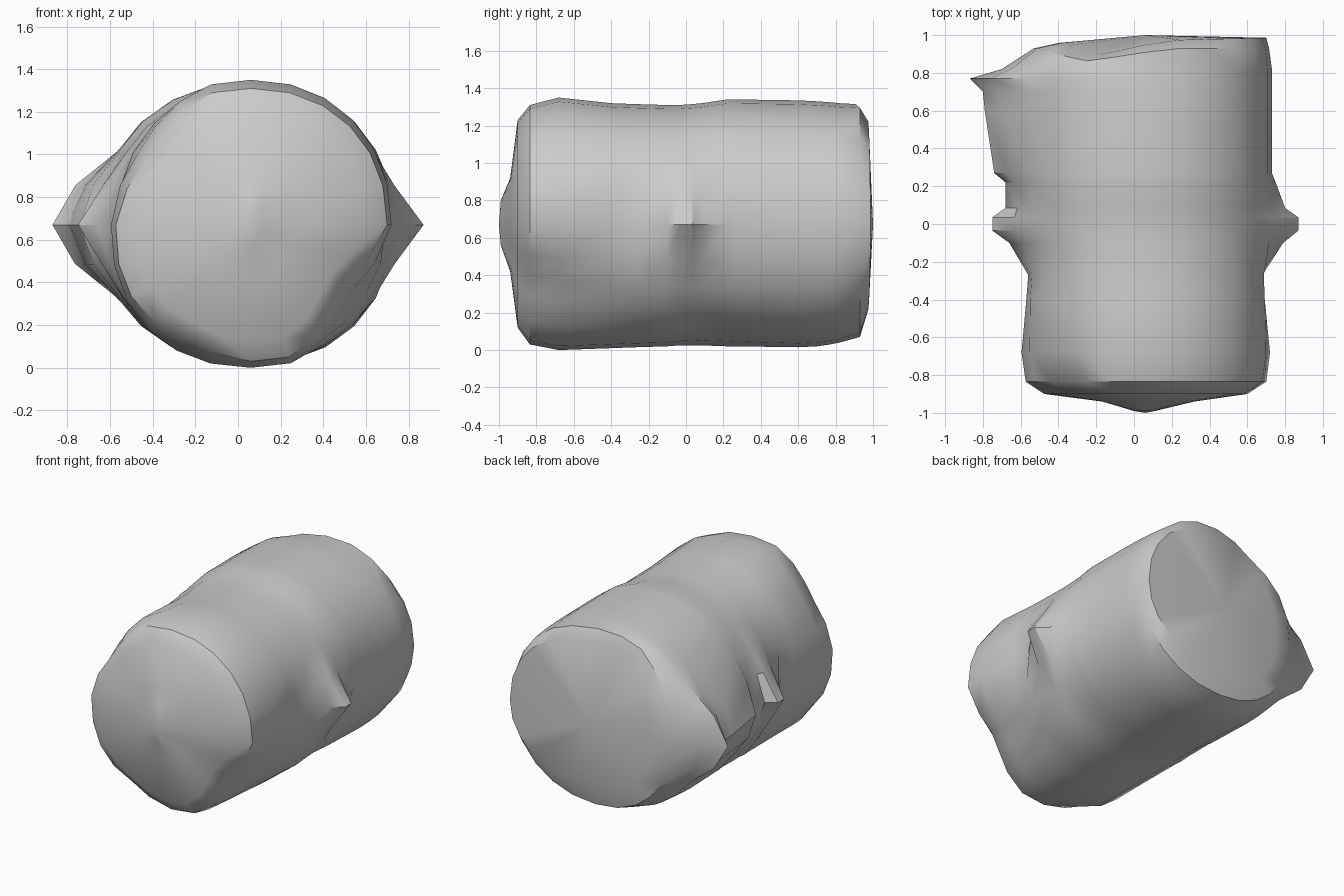
import bpy
import bmesh
from math import sin, cos, pi, radians, copysign

old = bpy.data.objects.get("Cube")
if old:
    bpy.data.objects.remove(old, do_unlink=True)

SIDES = 24
CX, CZ = 0.06, 0.67

# Sections along the body: y, left, right, bottom, top, left ridge, right ridge
SECTIONS = [
    (-0.99, 0.00, 0.11, 0.56, 0.80, 0, 0),
    (-0.94, -0.17, 0.32, 0.42, 0.92, 0, 0),
    (-0.90, -0.48, 0.60, 0.12, 1.23, 0, 0),
    (-0.835, -0.58, 0.70, 0.03, 1.31, 0, 0),
    (-0.68, -0.60, 0.72, 0.00, 1.35, 0, 0),
    (-0.40, -0.57, 0.72, 0.01, 1.32, 0, -0.03),
    (-0.27, -0.56, 0.72, 0.015, 1.315, 0, -0.05),
    (-0.10, -0.59, 0.72, 0.02, 1.31, 0.07, 0.07),
    (-0.035, -0.61, 0.72, 0.025, 1.31, 0.14, 0.15),
    (0.035, -0.61, 0.72, 0.025, 1.315, 0.14, 0.15),
    (0.085, -0.62, 0.72, 0.025, 1.32, 0.06, 0.08),
    (0.22, -0.63, 0.73, 0.02, 1.34, 0.05, 0.02),
    (0.27, -0.64, 0.73, 0.02, 1.34, 0.10, 0),
    (0.60, -0.65, 0.73, 0.015, 1.335, 0.14, 0),
    (0.70, -0.65, 0.73, 0.02, 1.33, 0.15, 0),
    (0.77, -0.65, 0.73, 0.03, 1.325, 0.22, 0),
    (0.82, -0.63, 0.73, 0.04, 1.32, 0.07, 0),
    (0.93, -0.53, 0.715, 0.07, 1.315, 0, 0),
    (0.97, -0.40, 0.70, 0.20, 1.24, 0, 0),
]

# Dents in the skin: y, reach along y, angle, angular reach, depth (negative swells)
DENTS = [
    (-0.85, 0.65, 325, 38, 0.25),
    (-0.85, 0.45, 145, 38, 0.14),
    (-0.85, 0.15, 242, 25, 0.08),
    (-0.27, 0.50, 225, 40, -0.05),
    (0.15, 0.25, 300, 25, 0.04),
]


def rounded(v):
    """Slightly squared circle coordinate."""
    return copysign(abs(v) ** 0.93, v)


def tent(distance, reach):
    return max(0, 1 - abs(distance) / reach)


def section_points(y, left, right, bottom, top, ridge_l, ridge_r):
    for i in range(SIDES):
        a = 2 * pi * i / SIDES
        c, s = rounded(cos(a)), rounded(sin(a))
        dx = c * (right - CX if c > 0 else CX - left)
        dz = s * (top - CZ if s > 0 else CZ - bottom)
        # pointed ridges on both flanks, the long left one broader
        if c > 0:
            dx += ridge_r * tent(dz, 0.24)
        elif y < 0.2:
            dx -= ridge_l * tent(dz, 0.27)
        else:
            dx -= ridge_l * max(0, 1 - (abs(dz) / 0.35) ** 1.5)
        for dent_y, reach, angle, spread, depth in DENTS:
            k = 1 - depth * tent(y - dent_y, reach) * tent(a - radians(angle), radians(spread))
            dx, dz = dx * k, dz * k
        # the back end leans with x, and its upper left rim is cut back
        lean = 0.025 * dx if y > 0.95 else 0
        if y > 0.9:
            lean -= 0.07 * tent(a - radians(118), radians(40))
        yield CX + dx, y + lean, CZ + dz


# Lofted body with closed ends
bm = bmesh.new()
rings = [[bm.verts.new(p) for p in section_points(*sec)] for sec in SECTIONS]
for r0, r1 in zip(rings, rings[1:]):
    for i in range(SIDES):
        j = (i + 1) % SIDES
        bm.faces.new((r0[i], r0[j], r1[j], r1[i]))
for ring, tip_y in ((rings[0], -1.0), (rings[-1], 1.0)):
    tip = bm.verts.new((CX, tip_y, CZ))
    for i in range(SIDES):
        bm.faces.new((ring[i], ring[(i + 1) % SIDES], tip))
bmesh.ops.recalc_face_normals(bm, faces=bm.faces)

mesh = bpy.data.meshes.new("lumpy_barrel_body")
bm.to_mesh(mesh)
bm.free()
body = bpy.data.objects.new("lumpy_barrel_body", mesh)
bpy.context.collection.objects.link(body)

# Plain grey material
grey = bpy.data.materials.new("plain grey")
grey.use_nodes = True
colour = (0.6, 0.6, 0.6, 1)
grey.diffuse_color = colour
grey.node_tree.nodes["Principled BSDF"].inputs["Base Color"].default_value = colour
mesh.materials.append(grey)

# Smooth skin with sharp end rims
bpy.ops.object.select_all(action="DESELECT")
body.select_set(True)
bpy.context.view_layer.objects.active = body
bpy.ops.object.shade_smooth_by_angle(angle=0.6)
